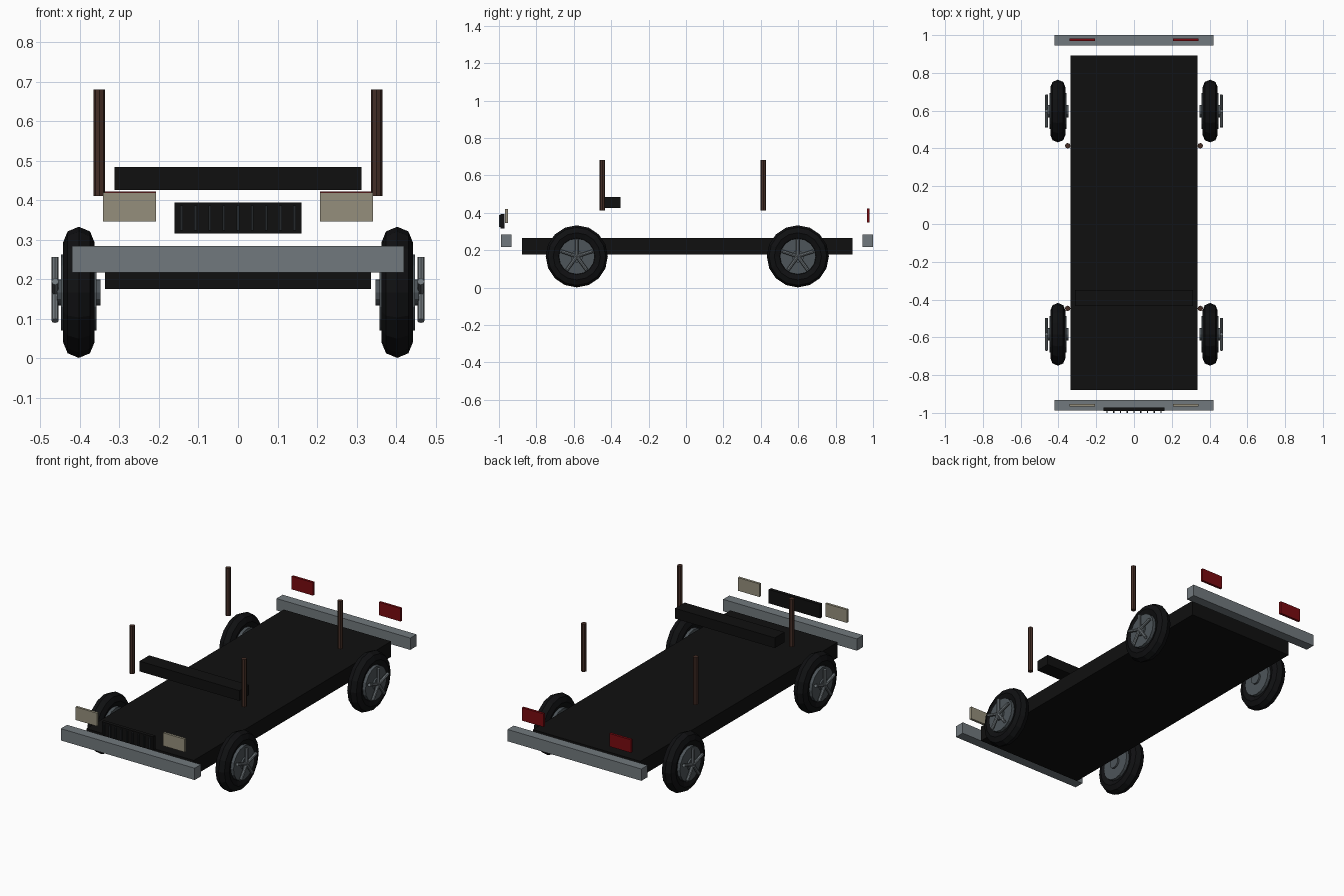
import bpy, bmesh, math
from mathutils import Matrix, Vector

cube = bpy.data.objects.get("Cube")
if cube:
    bpy.data.objects.remove(cube, do_unlink=True)


def material(name, rgb):
    m = bpy.data.materials.new(name)
    m.use_nodes = True
    m.diffuse_color = (*rgb, 1)
    m.node_tree.nodes["Principled BSDF"].inputs["Base Color"].default_value = (*rgb, 1)
    return m


BLACK = material("black paint", (0.005, 0.005, 0.005))
RUBBER = material("rubber", (0.005, 0.0053, 0.006))
STEEL = material("bumper steel", (0.165, 0.19, 0.205))
RIM = material("rim grey", (0.075, 0.09, 0.1))
SLAT = material("dark slat", (0.017, 0.02, 0.023))
WOOD = material("brown post", (0.058, 0.027, 0.019))
LENS = material("cream lens", (0.3, 0.275, 0.2))
RED = material("red lens", (0.19, 0.003, 0.005))


def finish(name, bm, mat):
    bmesh.ops.recalc_face_normals(bm, faces=bm.faces)
    mesh = bpy.data.meshes.new(name)
    bm.to_mesh(mesh)
    bm.free()
    mesh.materials.append(mat)
    obj = bpy.data.objects.new(name, mesh)
    bpy.context.collection.objects.link(obj)
    return obj


def box(name, x, y, z, mat):
    """Box from (min, max) ranges."""
    bm = bmesh.new()
    size = [b - a for a, b in (x, y, z)]
    mid = [(a + b) / 2 for a, b in (x, y, z)]
    bmesh.ops.create_cube(bm, size=1, matrix=Matrix.Translation(mid) @ Matrix.Diagonal((*size, 1)))
    return finish(name, bm, mat)


def add_rod(bm, start, end, radius, sides):
    start, end = Vector(start), Vector(end)
    turn = (end - start).to_track_quat('Z', 'Y').to_matrix().to_4x4()
    bmesh.ops.create_cone(bm, cap_ends=True, segments=sides, radius1=radius, radius2=radius,
                          depth=(end - start).length,
                          matrix=Matrix.Translation((start + end) / 2) @ turn)


def rod(name, start, end, radius, sides, mat):
    bm = bmesh.new()
    add_rod(bm, start, end, radius, sides)
    return finish(name, bm, mat)


def tyre(name, centre, major, minor, mat):
    """Ring about the x axis, spun from an eight-sided section."""
    bm = bmesh.new()
    ring = []
    for i in range(8):
        a = math.tau * i / 8
        ring.append(bm.verts.new((minor * math.sin(a), 0, major + minor * math.cos(a))))
    edges = [bm.edges.new((ring[i], ring[(i + 1) % 8])) for i in range(8)]
    bmesh.ops.spin(bm, geom=ring + edges, cent=(0, 0, 0), axis=(1, 0, 0),
                   angle=math.tau, steps=16)
    bmesh.ops.remove_doubles(bm, verts=bm.verts, dist=0.0005)
    bmesh.ops.translate(bm, verts=bm.verts, vec=centre)
    return finish(name, bm, mat)


def wheel(label, side, y):
    x, z = 0.403 * side, 0.167
    tyre(label + "_tyre", (x, y, z), 0.126, 0.04, RUBBER)
    rod(label + "_rim", (x - 0.045, y, z), (x + 0.045, y, z), 0.096, 16, RIM)
    rod(label + "_hub", (x - 0.055, y, z), (x + 0.055, y, z), 0.033, 12, RIM)
    # five spokes on the outer face
    bm = bmesh.new()
    sx = 0.463 * side
    for i in range(5):
        a = math.tau * i / 5
        add_rod(bm, (sx, y, z), (sx, y + 0.089 * math.sin(a), z + 0.089 * math.cos(a)), 0.009, 8)
    finish(label + "_spokes", bm, STEEL)


# Chassis and cross beam
box("chassis", (-0.337, 0.337), (-0.878, 0.891), (0.176, 0.264), BLACK)
box("dash_beam", (-0.313, 0.313), (-0.435, -0.349), (0.426, 0.484), BLACK)

# Bumpers
box("front_bumper", (-0.42, 0.42), (-0.988, -0.932), (0.217, 0.284), STEEL)
box("rear_bumper", (-0.42, 0.42), (0.944, 1.0), (0.217, 0.284), STEEL)

# Grille with vertical slats
box("grille", (-0.161, 0.161), (-0.991, -0.971), (0.316, 0.394), BLACK)
for i in range(9):
    x = (i - 4) * 0.0358
    box(f"grille_slat_{i + 1}", (x - 0.0035, x + 0.0035), (-1.0, -0.99), (0.323, 0.387), SLAT)

# Wheels, posts and lights on both sides
for name, s in (("left", 1), ("right", -1)):
    wheel("front_" + name, s, -0.584)
    wheel("rear_" + name, s, 0.598)
    for end, y in (("front", -0.447), ("rear", 0.414)):
        rod(f"{end}_{name}_post", (0.351 * s, y, 0.411), (0.351 * s, y, 0.681), 0.0145, 8, WOOD)
    span = sorted((0.207 * s, 0.342 * s))
    box(name + "_headlight", span, (-0.967, -0.953), (0.346, 0.42), LENS)
    box(name + "_tail_light", span, (0.968, 0.982), (0.348, 0.422), RED)
